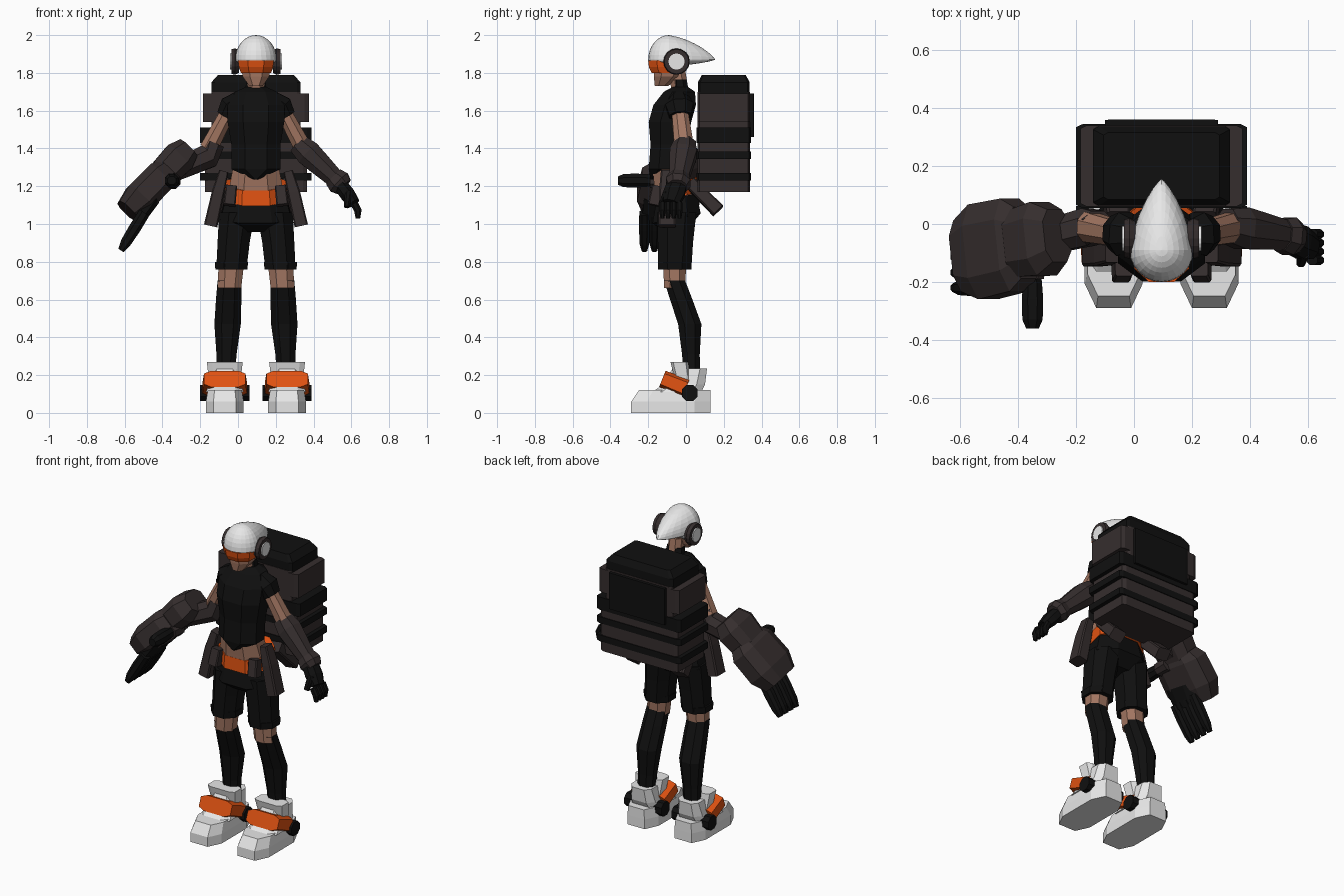
import bpy, bmesh, math
from mathutils import Vector

if "Cube" in bpy.data.objects:
    bpy.data.objects.remove(bpy.data.objects["Cube"])

BODY_OFFSET = Vector((.095, 0, 0))  # the body stands a little off the origin


def material(name, red, green, blue):
    mat = bpy.data.materials.new(name)
    mat.use_nodes = True
    mat.diffuse_color = (red, green, blue, 1)
    shader = mat.node_tree.nodes["Principled BSDF"]
    shader.inputs["Base Color"].default_value = (red, green, blue, 1)
    return mat


black = material("soft black", .005, .005, .005)
brown = material("dark brown", .036, .027, .027)
skin = material("skin", .36, .18, .12)
orange = material("orange", .75, .085, .006)
white = material("white", .8, .8, .8)


def finish(name, bm, mat, mirror=False):
    bmesh.ops.recalc_face_normals(bm, faces=bm.faces)
    mesh = bpy.data.meshes.new(name)
    bm.to_mesh(mesh)
    bm.free()
    mesh.materials.append(mat)
    obj = bpy.data.objects.new(name, mesh)
    obj.location = BODY_OFFSET
    bpy.context.collection.objects.link(obj)
    if mirror:
        obj.modifiers.new("other_side", "MIRROR")


def outline(corner):
    """A chamfered square, or a circle when the corner is zero."""
    if corner:
        quarter = [Vector((1, -corner)), Vector((1, corner))]
        turns = [(p, turn) for turn in range(4) for p in quarter]
        return [Vector((p.x, p.y)) if turn == 0 else
                Vector((-p.y, p.x)) if turn == 1 else
                Vector((-p.x, -p.y)) if turn == 2 else
                Vector((p.y, -p.x)) for p, turn in turns]
    steps = [math.tau * i / 16 for i in range(16)]
    return [Vector((math.cos(t), math.sin(t))) for t in steps]


def loft(name, mat, points, widths, ratio=1, level=True, mirror=False, corner=.45, tilt=0):
    """Skin rings along a path; depth is width times ratio. Level rings lie flat."""
    bm = bmesh.new()
    rings = []
    shape = outline(corner)
    path = [Vector(point) for point in points]
    for i, (centre, width) in enumerate(zip(path, widths)):
        across, deep = Vector((1, 0, 0)), Vector((0, 1, tilt))
        if not level:
            heading = path[min(i + 1, len(path) - 1)] - path[max(i - 1, 0)]
            heading.normalize()
            guide = Vector((0, 0, 1)) if abs(heading.y) > .8 else deep
            deep = (guide - heading * guide.dot(heading)).normalized()
            across = heading.cross(deep)
        rings.append([bm.verts.new(centre + across * p.x * width + deep * p.y * width * ratio)
                      for p in shape])
    for low, high in zip(rings, rings[1:]):
        for j in range(len(shape)):
            bm.faces.new((low[j - 1], low[j], high[j], high[j - 1]))
    bm.faces.new(rings[0])
    bm.faces.new(rings[-1])
    finish(name, bm, mat, mirror)


def tube(name, mat, points, widths, ratio=1, mirror=False, corner=.45):
    loft(name, mat, points, widths, ratio, False, mirror, corner)


def spine(y, z):
    return Vector((0, y, z))


# Joints of the left side, shared by neighbouring parts
shoulder, elbow = Vector((.16, -.03, 1.57)), Vector((.25, -.01, 1.4))
wrist, knuckle = Vector((.43, -.04, 1.23)), Vector((.52, -.08, 1.11))
hip, thigh = Vector((.1, -.05, 1.06)), Vector((.13, -.06, .8))
knee, calf, ankle = Vector((.14, -.06, .7)), Vector((.15, .02, .47)), Vector((.16, .03, .2))
drop = Vector((0, 0, -.04))

# Helmet: a sphere drawn out into a tail, with a flattened underside
bm = bmesh.new()
bmesh.ops.create_uvsphere(bm, u_segments=24, v_segments=16, radius=1)
for vert in bm.verts:
    x, y, z = vert.co
    taper = max(1 - max(y, 0), 0) ** .3
    length = .245 if y > 0 else .11
    height = .13 if z > 0 else .035
    vert.co = Vector((x * taper * .11, y * length, z * taper * height)) + spine(-.09, 1.87)
bmesh.ops.remove_doubles(bm, verts=bm.verts, dist=.0005)
finish("helmet", bm, white)

# Head
loft("face", skin, [spine(-.13, 1.73), spine(-.1, 1.78), spine(-.085, 1.87)], [.035, .07, .085])
loft("visor", orange, [spine(-.11, 1.8), spine(-.115, 1.83), spine(-.115, 1.865)],
     [.08, .09, .095], ratio=.9)
loft("neck", skin, [spine(-.03, 1.7), spine(-.05, 1.82)], [.045, .045])
ear = spine(-.05, 1.86)
side = Vector((1, 0, 0))
tube("ear_cup", brown, [ear + side * x for x in (.09, .11, .13)], [.06, .07, .065],
     mirror=True, corner=0)
tube("ear_disc", white, [ear, ear + side * .137], [.043, .043], mirror=True, corner=0)

# Torso
loft("shirt", black, [spine(-.18, 1.235), spine(-.1, 1.29), spine(-.09, 1.42),
                      spine(-.085, 1.54), spine(-.06, 1.63), spine(-.035, 1.7),
                      spine(-.03, 1.725), spine(-.035, 1.765)],
     [.01, .13, .13, .15, .15, .11, .055, .05], ratio=.75)
loft("midriff", skin, [spine(-.055, 1.1), spine(-.07, 1.2), spine(-.095, 1.31)],
     [.15, .14, .12], ratio=.7)
loft("belt", orange, [spine(-.05, 1.135), spine(-.05, 1.215)], [.165, .16], ratio=.73, tilt=.32)
loft("hips", black, [spine(-.05, .97), spine(-.05, 1.03), spine(-.05, 1.14)],
     [.1, .19, .16], ratio=.67, tilt=.2)

# Legs
loft("shorts_leg", black, [thigh + drop, thigh.lerp(hip, .4), hip], [.08, .085, .095],
     ratio=1.1, mirror=True)
loft("shorts_cuff", black, [thigh + drop, thigh], [.085, .088], mirror=True)
loft("knee", skin, [knee + drop, thigh], [.062, .068], ratio=.9, mirror=True)
loft("stocking", black, [ankle, calf.lerp(ankle, .6), calf, calf.lerp(knee, .6), knee],
     [.05, .053, .07, .067, .063], ratio=.88, mirror=True)

# Shoes
foot = Vector((.165, -.08, 0))
up, back = Vector((0, 0, 1)), Vector((0, 1, 0))
loft("shoe_base", white, [foot, foot + up * .06, foot + up * .12 + back * .02],
     [.1, .1, .09], ratio=2.1, mirror=True, corner=.6)
loft("shoe_ankle", white, [foot + up * .11 + back * .03, foot + up * .15 + back * .07,
                           foot + up * .235 + back * .1],
     [.1, .085, .07], ratio=1.3, mirror=True, corner=.6)
loft("shoe_tongue", white, [foot + up * .14 + back * .07, foot + up * .27 + back * .045],
     [.08, .095], ratio=.5, mirror=True, corner=.7)
pivot = foot + up * .105 + back * .1
tube("shoe_strap", orange, [foot + up * .18 - back * .045, foot + up * .13 + back * .08],
     [.11, .118], ratio=.42, mirror=True, corner=.65)
tube("strap_pivot", black, [pivot - side * .13, pivot + side * .13], [.042, .042], mirror=True)

# Belt gear
tube("hip_panel", brown, [(.17, -.1, 1.28), (.2, -.1, 1.17), (.24, -.1, .99)],
     [.025, .033, .036], ratio=1.3, mirror=True, corner=.8)
tube("rear_panel", brown, [(.15, .02, 1.22), (.17, .17, 1.07)], [.04, .045],
     ratio=.8, mirror=True, corner=.8)
tube("belt_pouch", brown, [(.13, -.15, 1.2), (.14, -.17, 1.1)], [.03, .032],
     mirror=True, corner=.8)


# Backpack: a core wrapped by alternating bands
def pack_block(name, mat, low, high, half_width, half_depth=.14, y=.2):
    loft(name, mat, [spine(y, low), spine(y, high)], [half_width, half_width],
         ratio=half_depth / half_width, corner=.92)


pack_block("pack_core", brown, 1.18, 1.7, .235)
loft("pack_lid", black, [spine(.2, 1.69), spine(.2, 1.75), spine(.2, 1.79)],
     [.236, .236, .2], ratio=.58, corner=.92)
edges = [1.17, 1.23, 1.27, 1.345, 1.385, 1.43, 1.51]
for i, (low, high) in enumerate(zip(edges, edges[1:])):
    if i % 2:
        pack_block("pack_strap", black, low, high, .295, half_depth=.145)
    else:
        pack_block("pack_section", brown, low, high, .27)
pack_block("pack_upper_section", brown, 1.54, 1.69, .28)
pack_block("pack_back_panel", black, 1.46, 1.69, .195, half_depth=.02, y=.34)

# Upper arms
tube("sleeve", black, [(.08, -.04, 1.665), (.13, -.035, 1.62), shoulder],
     [.045, .065, .05], ratio=1.15, mirror=True)
tube("upper_arm", skin, [shoulder, elbow], [.04, .047], ratio=1.1, mirror=True)

# Left forearm and hand
arm = wrist - elbow
tube("left_forearm", brown, [elbow - arm * .15, elbow + arm * .15, elbow + arm * .5, wrist],
     [.055, .068, .06, .047], ratio=1.05)
tube("left_cuff", brown, [wrist - arm * .1, wrist + arm * .06, wrist + arm * .2],
     [.055, .065, .05])
tube("left_palm", black, [wrist, wrist.lerp(knuckle, .6), knuckle], [.037, .04, .03], ratio=1.4)
for i in range(4):
    base = knuckle + back * (.03 * i - .045)
    tube("left_finger", black, [base, base + drop + side * .02, base + drop * 2 + side * .02],
         [.02, .02, .012], ratio=.85)
tube("left_thumb", black, [(.49, -.1, 1.17), (.48, -.135, 1.09)], [.02, .015])

# Right forearm with the oversized gauntlet
right_elbow = Vector((-elbow.x, elbow.y, elbow.z))
grip, rim = Vector((-.36, -.04, 1.4)), Vector((-.68, -.11, 1.07))
tube("right_forearm", brown, [right_elbow + Vector((.03, 0, .03)), right_elbow + drop,
                              grip.lerp(rim, .3) - up * .03], [.055, .065, .055])
tube("gauntlet_cuff", brown, [grip.lerp(rim, t) for t in (0, .15, .4)],
     [.063, .088, .08], ratio=1.45, corner=.55)
tube("gauntlet", brown, [grip.lerp(rim, t) for t in (.35, .46, .8, 1)],
     [.066, .085, .087, .065], ratio=1.9, corner=.55)
tube("gauntlet_palm", black, [(-.55, -.12, 1.13), (-.62, -.14, 1.03)], [.04, .036], ratio=2.6)
reach = Vector((-.125, 0, -.2))
for i in range(4):
    base = Vector((-.59, .053 * i - .22, 1.06))
    tube("gauntlet_finger", black, [base + reach * t for t in (0, .4, .8, 1)],
         [.03, .032, .028, .016], ratio=.9)
thumb = Vector((-.445, -.1, 1.23))
tube("thumb_base", brown, [thumb, thumb - back * .09], [.045, .04])
tube("gauntlet_thumb", black, [thumb - back * t for t in (.07, .16, .23, .26)],
     [.03, .037, .035, .022])
